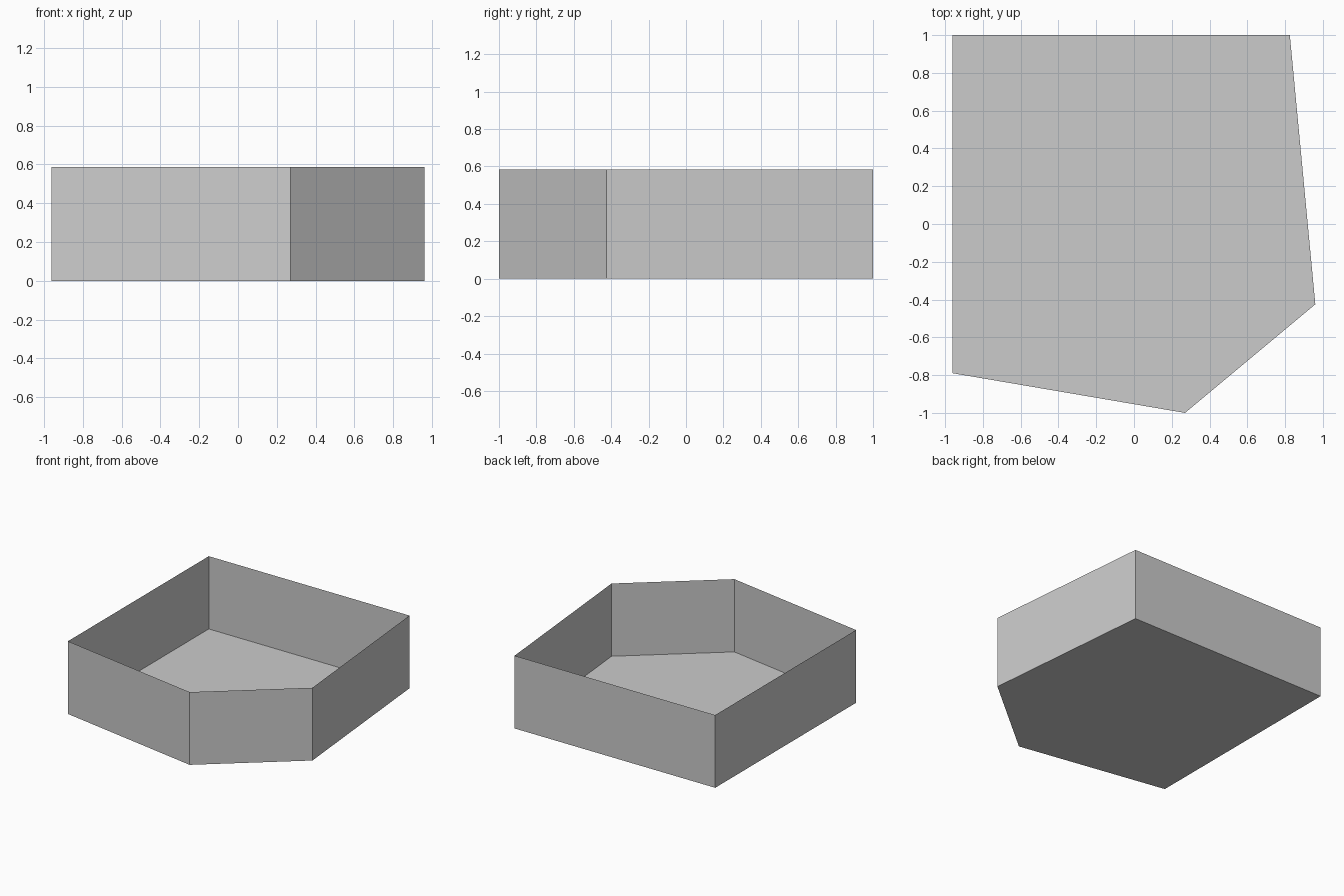
import bpy, bmesh

if "Cube" in bpy.data.objects:
    bpy.data.objects.remove(bpy.data.objects["Cube"])

HEIGHT = 0.585
OUTLINE = [(-0.96, -0.79), (0.27, -1.0), (0.96, -0.425), (0.825, 1.0), (-0.96, 1.0)]

# Open tray: five-sided floor with thin upright walls
bm = bmesh.new()
floor = bm.faces.new([bm.verts.new((x, y, 0)) for x, y in OUTLINE])
walls = bmesh.ops.extrude_edge_only(bm, edges=list(floor.edges))
rim = [g for g in walls["geom"] if isinstance(g, bmesh.types.BMVert)]
bmesh.ops.translate(bm, verts=rim, vec=(0, 0, HEIGHT))

# Outward-facing sides, floor facing down
bmesh.ops.recalc_face_normals(bm, faces=bm.faces)
bm.normal_update()
bm.faces.ensure_lookup_table()
if bm.faces[0].normal.z > 0:
    bmesh.ops.reverse_faces(bm, faces=bm.faces)

mesh = bpy.data.meshes.new("open_tray")
bm.to_mesh(mesh)
bm.free()
bpy.context.collection.objects.link(bpy.data.objects.new("open_tray", mesh))
